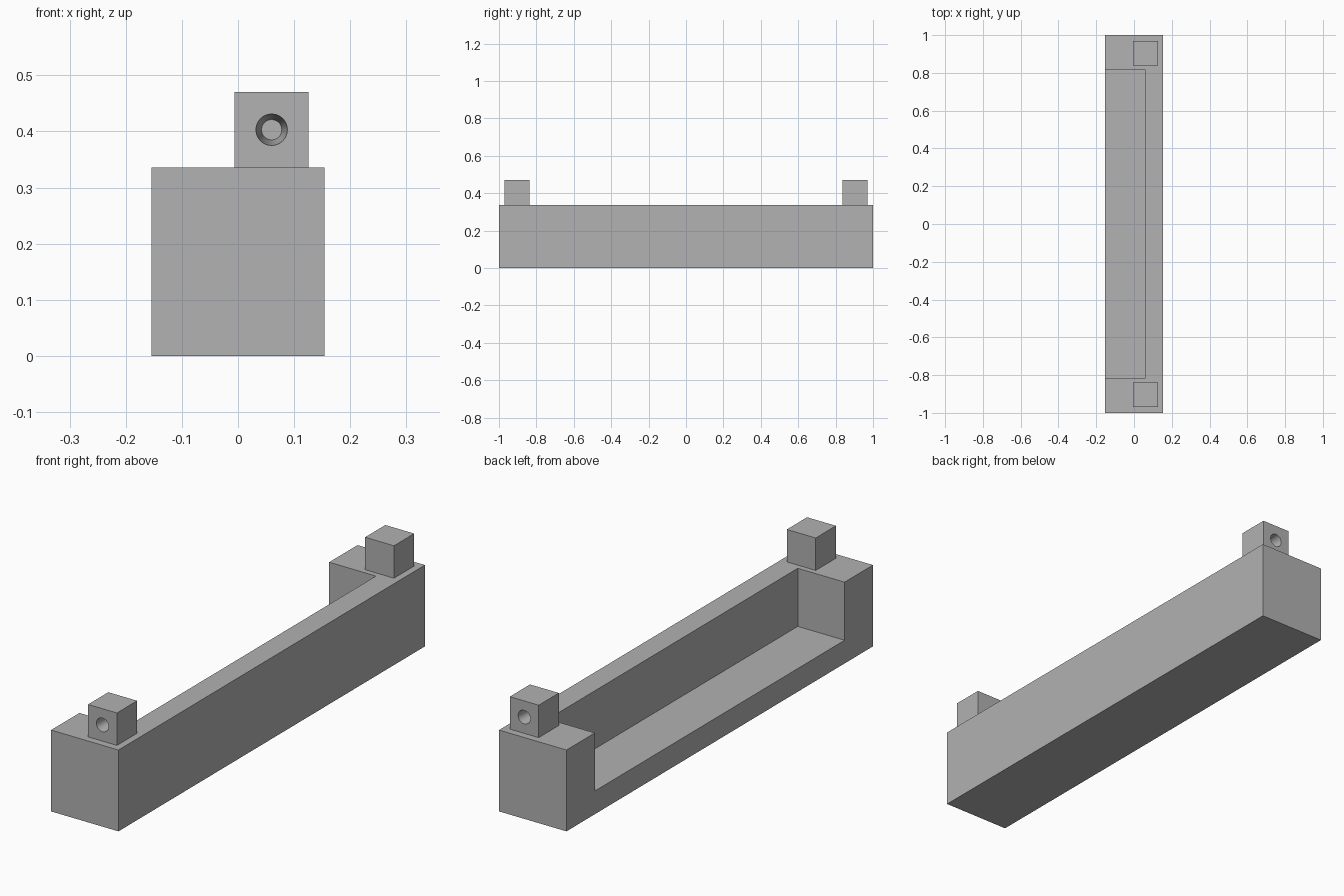
import bpy
import bmesh
from math import radians
from mathutils import Matrix, Vector

default_cube = bpy.data.objects.get("Cube")
if default_cube:
    bpy.data.objects.remove(default_cube, do_unlink=True)

# Single flat material
GREY = (0.445, 0.445, 0.445, 1.0)
grey = bpy.data.materials.new("plain grey")
grey.use_nodes = True
grey.diffuse_color = GREY
grey.node_tree.nodes["Principled BSDF"].inputs["Base Color"].default_value = GREY


def finish(name, bm):
    """Turn a bmesh into a named, coloured object."""
    mesh = bpy.data.meshes.new(name)
    bm.to_mesh(mesh)
    bm.free()
    mesh.materials.append(grey)
    obj = bpy.data.objects.new(name, mesh)
    bpy.context.collection.objects.link(obj)
    return obj


def box(name, low, high):
    """Box between two opposite corners."""
    low, high = Vector(low), Vector(high)
    bm = bmesh.new()
    matrix = Matrix.Translation((low + high) / 2) @ Matrix.Diagonal((*(high - low), 1))
    bmesh.ops.create_cube(bm, size=1, matrix=matrix)
    return finish(name, bm)


def cone(name, centre, depth, r_inner, r_outer, side):
    """Tapered plug along y, with its wide end facing the given side."""
    bm = bmesh.new()
    matrix = Matrix.Translation(centre) @ Matrix.Rotation(radians(-90 * side), 4, "X")
    bmesh.ops.create_cone(bm, cap_ends=True, segments=48, radius1=r_inner,
                          radius2=r_outer, depth=depth, matrix=matrix)
    return finish(name, bm)


def cut(target, cutter):
    """Subtract the cutter from the target and discard the cutter."""
    cutter.hide_render = True
    modifier = target.modifiers.new("cut", "BOOLEAN")
    modifier.operation = "DIFFERENCE"
    modifier.solver = "EXACT"
    modifier.object = cutter
    bpy.ops.object.select_all(action="DESELECT")
    bpy.context.view_layer.objects.active = target
    target.select_set(True)
    bpy.ops.object.modifier_apply(modifier=modifier.name)
    bpy.data.objects.remove(cutter, do_unlink=True)


# Long body, open along the top and the -x side
HALF_WIDTH, TOP, FLOOR = 0.154, 0.336, 0.096
body = box("body", (-HALF_WIDTH, -1, 0), (HALF_WIDTH, 1, TOP))
cut(body, box("recess_cutter", (-0.3, -0.815, FLOOR), (0.06, 0.815, 0.6)))

# End lugs, each with a blind tapered socket in its outward face
LUG_X, LUG_HALF, LUG_Y, LUG_TOP = 0.06, 0.066, 0.904, 0.47
SOCKET_DEPTH, OVERSHOOT = 0.1, 0.02
for name, side in (("front_lug", -1), ("back_lug", 1)):
    y = side * LUG_Y
    lug = box(name, (LUG_X - LUG_HALF, y - LUG_HALF, TOP),
              (LUG_X + LUG_HALF, y + LUG_HALF, LUG_TOP))
    length = SOCKET_DEPTH + OVERSHOOT
    socket_y = y + side * (LUG_HALF + OVERSHOOT - length / 2)
    cut(lug, cone("socket_cutter", (LUG_X, socket_y, 0.403), length, 0.018, 0.03, side))
    bpy.ops.object.shade_smooth_by_angle(angle=radians(30))
